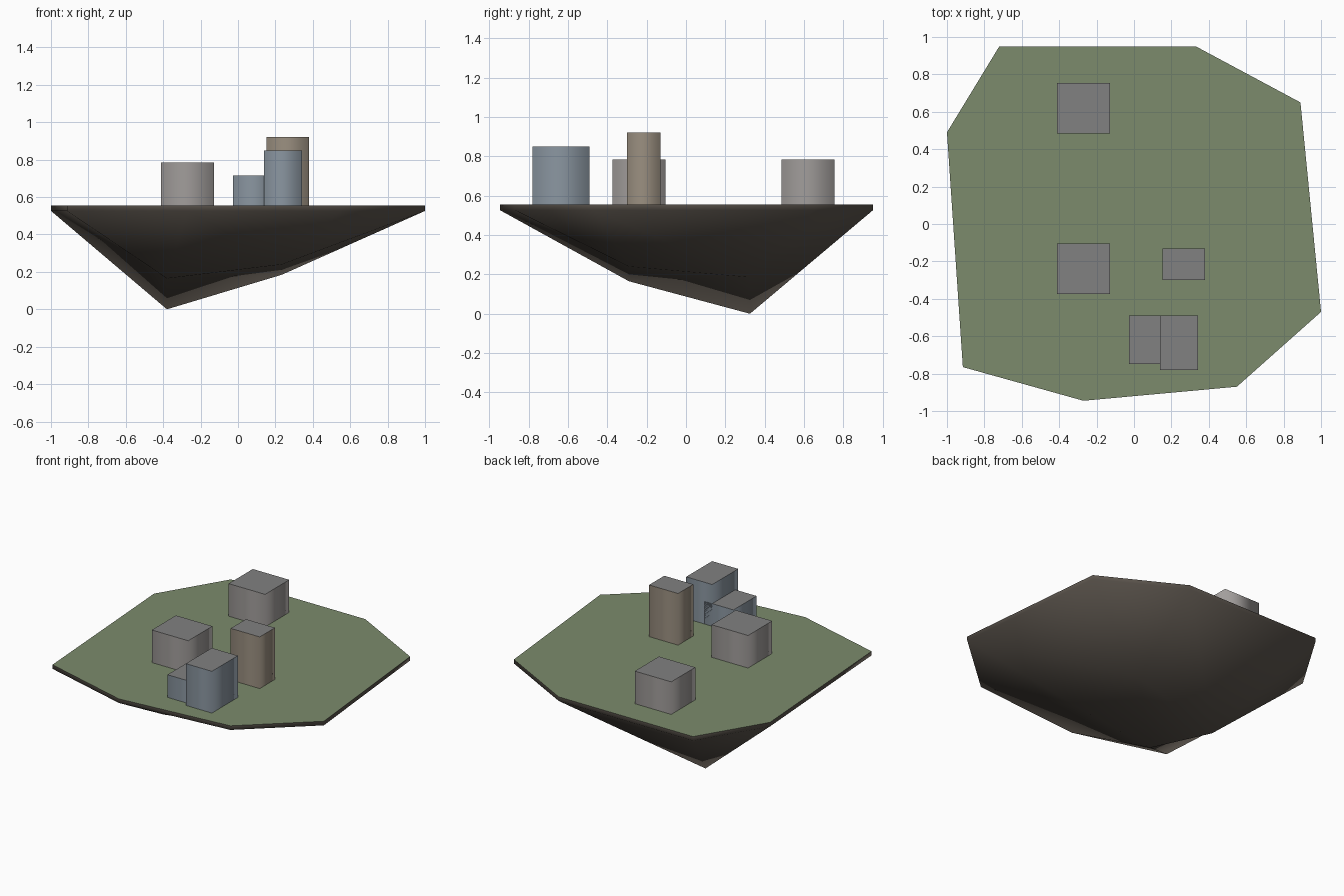
import bpy, bmesh

if "Cube" in bpy.data.objects:
    bpy.data.objects.remove(bpy.data.objects["Cube"])

TOP = 0.555
LIP = 0.526

OUTLINE = [(-1.0, 0.49), (-0.915, -0.765), (-0.27, -0.945), (0.55, -0.87),
           (1.0, -0.47), (0.89, 0.65), (0.33, 0.95), (-0.72, 0.95)]
# Four low points of the rock: back left, front left, front right, back right
KEEL = [(-0.38, 0.325, 0.0), (-0.38, -0.29, 0.165),
        (0.235, -0.29, 0.24), (0.235, 0.325, 0.185)]


def material(name, rgb):
    m = bpy.data.materials.new(name)
    m.diffuse_color = (*rgb, 1)
    m.use_nodes = True
    m.node_tree.nodes["Principled BSDF"].inputs["Base Color"].default_value = m.diffuse_color
    return m


def finish(name, bm, mats):
    bmesh.ops.recalc_face_normals(bm, faces=bm.faces)
    mesh = bpy.data.meshes.new(name)
    bm.to_mesh(mesh)
    bm.free()
    for m in mats:
        mesh.materials.append(m)
    ob = bpy.data.objects.new(name, mesh)
    bpy.context.collection.objects.link(ob)
    return ob


grass = material("grass", (0.20, 0.26, 0.15))
rock = material("rock", (0.10, 0.085, 0.07))
roof = material("roof", (0.22, 0.22, 0.22))
grey = material("grey_wall", (0.36, 0.34, 0.33))
tan = material("tan_wall", (0.33, 0.28, 0.22))
blue = material("blue_wall", (0.26, 0.31, 0.36))

# Island: grass cap, thin rim and a tapered rock underside
bm = bmesh.new()
top = [bm.verts.new((x, y, TOP)) for x, y in OUTLINE]
lip = [bm.verts.new((x, y, LIP)) for x, y in OUTLINE]
keel = [bm.verts.new(p) for p in KEEL]
n = len(OUTLINE)
bm.faces.new(top)
for i in range(n):
    j = (i + 1) % n
    bm.faces.new((top[i], top[j], lip[j], lip[i]))
# Each low point takes two neighbouring rim corners
for k in range(4):
    a, b, c = lip[2 * k - 1], lip[2 * k], lip[(2 * k + 1) % n]
    bm.faces.new((a, b, keel[k]))
    bm.faces.new((b, c, keel[(k + 1) % 4], keel[k]))
bm.faces.new((keel[0], keel[1], keel[3]))
bm.faces.new((keel[1], keel[2], keel[3]))
bmesh.ops.recalc_face_normals(bm, faces=bm.faces)
for f in bm.faces:
    cap = f.normal.z > 0.9
    f.smooth = not cap
    f.material_index = 0 if cap else 1
finish("island", bm, [grass, rock])

# Buildings: name, x range, y range, height of roof, wall colour
BUILDINGS = [
    ("back_house", (-0.413, -0.128), (0.485, 0.755), 0.785, grey),
    ("middle_house", (-0.413, -0.128), (-0.373, -0.103), 0.785, grey),
    ("tall_tower", (0.153, 0.38), (-0.30, -0.13), 0.92, tan),
    ("low_annex", (-0.028, 0.20), (-0.748, -0.49), 0.715, blue),
    ("front_house", (0.138, 0.342), (-0.78, -0.49), 0.85, blue),
]
for name, (x0, x1), (y0, y1), z1, wall in BUILDINGS:
    bm = bmesh.new()
    bmesh.ops.create_cube(bm, size=1)
    z0 = TOP - 0.01
    for v in bm.verts:
        v.co = (x0 if v.co.x < 0 else x1, y0 if v.co.y < 0 else y1,
                z0 if v.co.z < 0 else z1)
    bm.normal_update()
    for f in bm.faces:
        flat = abs(f.normal.z) > 0.5
        f.smooth = not flat
        f.material_index = 1 if flat else 0
    finish(name, bm, [wall, roof])
